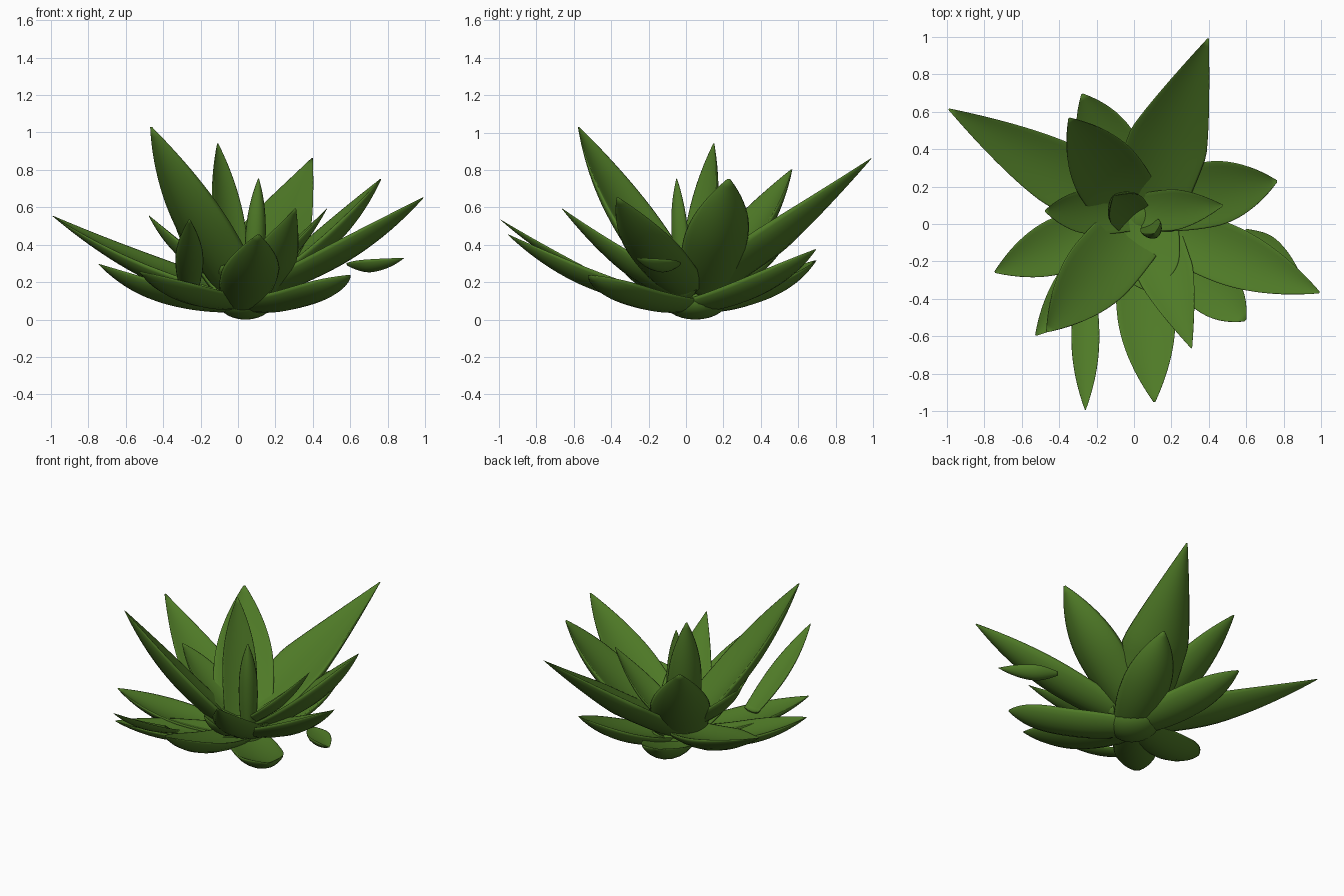
import bpy, bmesh, math
from mathutils import Vector

if "Cube" in bpy.data.objects:
    bpy.data.objects.remove(bpy.data.objects["Cube"])

green = bpy.data.materials.new("leaf green")
green.diffuse_color = (0.078, 0.195, 0.02, 1)
green.use_nodes = True
green.node_tree.nodes["Principled BSDF"].inputs["Base Color"].default_value = green.diffuse_color


def finish(name, bm):
    bmesh.ops.recalc_face_normals(bm, faces=bm.faces)
    mesh = bpy.data.meshes.new(name)
    bm.to_mesh(mesh)
    bm.free()
    mesh.materials.append(green)
    mesh.shade_smooth()
    ob = bpy.data.objects.new(name, mesh)
    bpy.context.collection.objects.link(ob)
    return ob


def leaf(name, tip, half, base=(0.03, 0.03, 0.1), sag=0.3, blunt=1.5, thick=0.36,
         cup=0.25, root=0.75, peak=0.4, N=24, M=10):
    """Fleshy leaf: cupped lens section lofted along a curve from base to tip."""
    a, c = Vector(base), Vector(tip)
    b = (a + c) / 2
    b.z = a.z + (c.z - a.z) * sag
    flat = Vector((c.x - a.x, c.y - a.y, 0)).normalized()
    side = Vector((-flat.y, flat.x, 0))
    bm = bmesh.new()
    rings = []
    for i in range(N):
        t = 0.99 * i / (N - 1)
        p = a * (1 - t) ** 2 + b * 2 * t * (1 - t) + c * t * t
        d = ((b - a) * (1 - t) + (c - b) * t).normalized()
        up = d.cross(side).normalized()
        if t < peak:
            w = root + (1 - root) * math.sin(t / peak * math.pi / 2)
        else:
            w = 1 - ((t - peak) / (1 - peak)) ** blunt
        w *= half
        ring = []
        for k in range(2 * M):
            ang = math.pi * k / M
            u, s = math.cos(ang), math.sin(ang)
            h = cup * (u * u - 0.4) + (0.08 * s if s > 0 else thick * s)
            ring.append(bm.verts.new(p + side * (u * w) + up * (h * w)))
        rings.append(ring)
    for r, q in zip(rings, rings[1:]):
        for k in range(2 * M):
            bm.faces.new((r[k], r[(k + 1) % (2 * M)], q[(k + 1) % (2 * M)], q[k]))
    bm.faces.new(rings[0])
    bm.faces.new(rings[-1])
    return finish(name, bm)


# low outer leaves
leaf("low_leaf_back", (-0.28, 0.7, 0.32), 0.16, (0.05, 0.05, 0.09), 0.15, 2.8)
leaf("low_leaf_front_right", (0.6, -0.52, 0.24), 0.15, (0.06, 0.0, 0.09), 0.1, 4)
leaf("low_leaf_front_left", (-0.53, -0.6, 0.26), 0.14, (0.0, 0.0, 0.1), 0.15, 2.2)
leaf("low_leaf_left", (-0.75, -0.26, 0.3), 0.15, (0.0, 0.05, 0.09), 0.08, 2, peak=0.5)
leaf("low_leaf_back_right", (0.34, 0.7, 0.38), 0.16, (0.06, 0.05, 0.09), 0.25, 2.3)

# long spreading leaves
leaf("long_leaf_left", (-1.0, 0.62, 0.56), 0.175, (0.0, 0.03, 0.13), 0.32, 1.4)
leaf("long_leaf_right", (1.0, -0.37, 0.66), 0.16, (0.05, 0.02, 0.14), 0.35, 1.9, peak=0.45)
leaf("long_leaf_front", (0.11, -0.96, 0.46), 0.155, (0.02, 0.0, 0.09), 0.25, 1.9, peak=0.5)
leaf("long_leaf_front_left", (-0.26, -1.0, 0.54), 0.075, (-0.26, -0.35, 0.18), 0.4, 2, peak=0.4)
leaf("long_leaf_back", (0.4, 1.0, 0.87), 0.215, (0.05, 0.08, 0.18), 0.45, 1.15, root=0.95)

# tall inner leaves
leaf("tall_leaf_front_left", (-0.47, -0.58, 1.04), 0.19, (0.03, 0.0, 0.13), 0.4, 2, root=0.9)
leaf("tall_leaf_right", (0.77, 0.23, 0.76), 0.175, (0.05, 0.09, 0.14), 0.35, 2.1, peak=0.5)
leaf("tall_leaf_back_left", (-0.35, 0.57, 0.81), 0.19, (0.02, 0.03, 0.13), 0.38, 2.1, root=0.9)
leaf("tall_leaf_front_right", (0.31, -0.67, 0.6), 0.15, (0.08, 0.0, 0.14), 0.35, 1.3, root=1)
leaf("inner_leaf_left", (-0.48, 0.07, 0.56), 0.12, (0.03, 0.06, 0.16), 0.35, 2.2, peak=0.5)
leaf("inner_leaf_right", (0.48, 0.1, 0.6), 0.11, (0.03, 0.06, 0.18), 0.35, 1.7, root=0.9)

# short leaf filling the front of the cup
leaf("cup_leaf_front", (0.07, -0.36, 0.31), 0.18, (0.06, 0.06, 0.18), 0.3, 3.5, root=0.9)

# upright heart leaves
leaf("heart_leaf", (-0.11, 0.15, 0.95), 0.11, (0.0, 0.03, 0.14), 0.45, 2.2, thick=0.45, root=0.9)
leaf("heart_spike", (0.11, -0.05, 0.76), 0.06, (0.08, 0.0, 0.15), 0.5, 2.4, thick=0.8)

# short narrow leaf beneath the right one
leaf("short_leaf_right", (0.89, -0.27, 0.33), 0.07, (0.59, -0.04, 0.3), 0.3, 1.8,
     thick=0.7, root=0.25)

# rounded stem base joining the leaves
bm = bmesh.new()
bmesh.ops.create_uvsphere(bm, u_segments=24, v_segments=14, radius=1)
for v in bm.verts:
    v.co = Vector((0.04 + v.co.x * 0.15, 0.05 + v.co.y * 0.17, 0.1 + v.co.z * 0.1))
finish("stem_base", bm)
